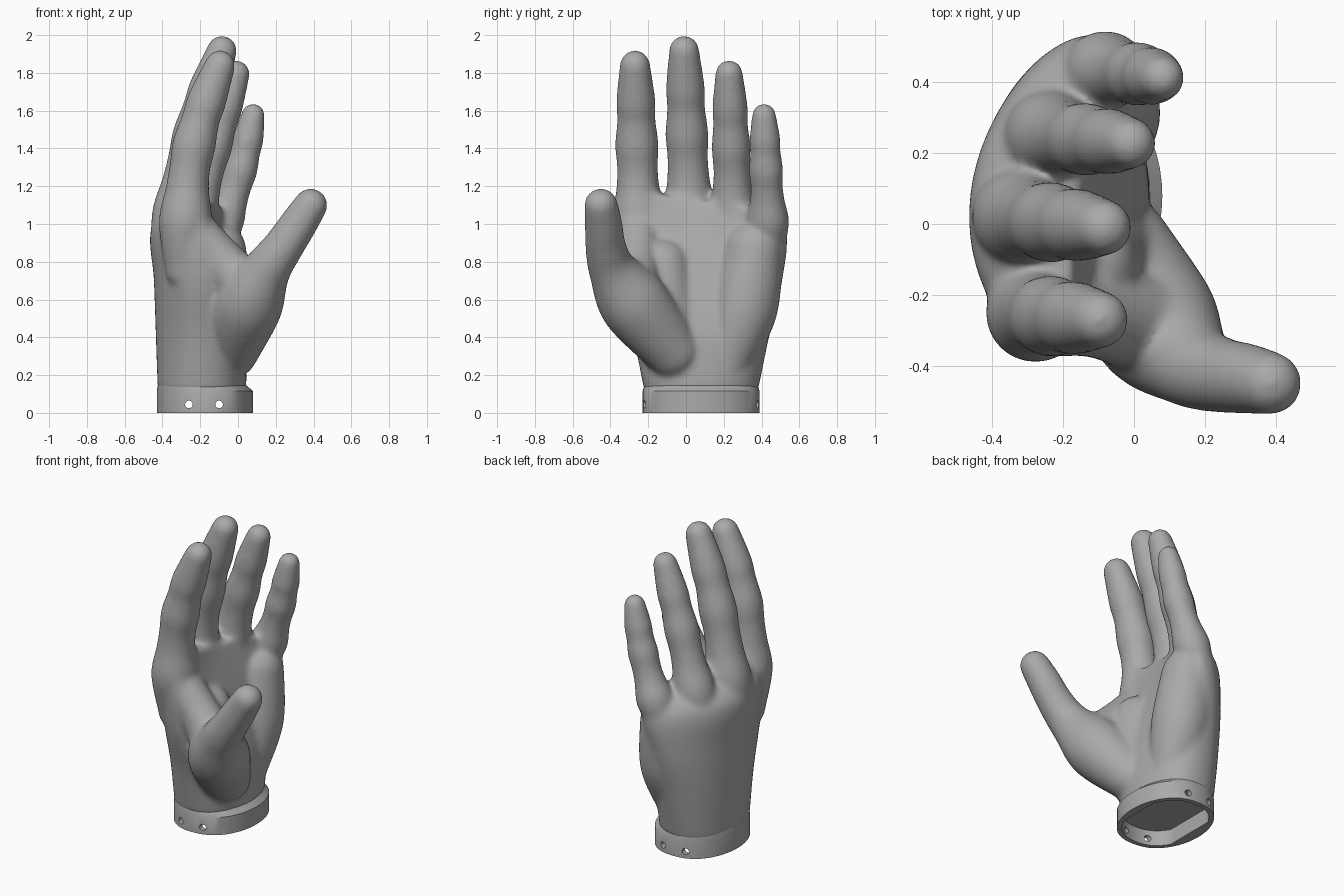
import bpy, bmesh, math
from mathutils import Vector

old = bpy.data.objects.get("Cube")
if old:
    bpy.data.objects.remove(old, do_unlink=True)

SIDES = 48
ANGLES = [math.tau * i / SIDES for i in range(SIDES)]

# The single grey of the whole model
grey = bpy.data.materials.new("matte_grey")
grey.use_nodes = True
grey.diffuse_color = (0.4, 0.4, 0.4, 1)
grey.node_tree.nodes["Principled BSDF"].inputs["Base Color"].default_value = grey.diffuse_color


def resample(points, steps=6):
    """Catmull-Rom interpolation of tuples of any length."""
    p = [points[0], *points, points[-1]]
    out = []
    for a, b, c, d in zip(p, p[1:], p[2:], p[3:]):
        for k in range(steps):
            t = k / steps
            out.append([0.5 * (2 * j + (l - i) * t + (2 * i - 5 * j + 4 * l - m) * t ** 2
                               + (3 * j - i - 3 * l + m) * t ** 3)
                        for i, j, l, m in zip(a, b, c, d)])
    return out + [list(points[-1])]


def loft(bm, rings):
    """Skin a row of closed rings and cap both ends."""
    loops = [[bm.verts.new(co) for co in ring] for ring in rings]
    for a, b in zip(loops, loops[1:]):
        for i in range(len(a)):
            j = (i + 1) % len(a)
            bm.faces.new((a[i], a[j], b[j], b[i]))
    bm.faces.new(loops[0][::-1])
    bm.faces.new(loops[-1])


def dome(station, sign):
    """Shrinking stations that round off one end of a limb."""
    p, t, r = station
    turns = [math.pi / 2 * k / 6 for k in range(1, 6)]
    return [(p + t * sign * r * math.sin(a), t, r * math.cos(a)) for a in turns]


def tube(bm, points):
    """Round limb through (x, y, z, radius) points with domed ends."""
    row = resample(points)
    pos = [Vector(r[:3]) for r in row]
    ahead = pos[1:] + pos[-1:]
    behind = pos[:1] + pos[:-1]
    stations = [(p, (b - a).normalized(), r[3])
                for p, a, b, r in zip(pos, behind, ahead, row)]
    stations = dome(stations[0], -1)[::-1] + stations + dome(stations[-1], 1)
    rings = []
    for p, t, r in stations:
        u = Vector((0, 1, 0)).cross(t).normalized()
        w = t.cross(u)
        rings.append([p + (u * math.cos(a) + w * math.sin(a)) * r for a in ANGLES])
    loft(bm, rings)


def finger(bm, knuckle, tip, bow, radius):
    """Finger from below its knuckle to its tip, bowed towards the back of the hand."""
    start, end = Vector(knuckle), Vector(tip)
    points = []
    for f, swell in FINGER_PROFILE:
        p = start.lerp(end, f)
        p.x -= bow * math.sin(math.pi * f)
        points.append((*p, radius * swell))
    tube(bm, points)


def section(z, xc, rx, cy, ry, cup=0, tilt=0, drop=0):
    """Rounded hand cross-section, cupped and tilted across its width."""
    ring = []
    for a in ANGLES:
        v, s = math.cos(a), math.sin(a)
        s = math.copysign(abs(s) ** 0.85, s)
        ring.append(Vector((xc + cup * v * v + tilt * v + rx * s, cy + ry * v, z - drop * v)))
    return ring


def make_object(name, bm):
    bmesh.ops.recalc_face_normals(bm, faces=bm.faces)
    mesh = bpy.data.meshes.new(name)
    bm.to_mesh(mesh)
    bm.free()
    mesh.materials.append(grey)
    obj = bpy.data.objects.new(name, mesh)
    bpy.context.collection.objects.link(obj)
    return obj


def activate(obj):
    bpy.ops.object.select_all(action='DESELECT')
    obj.select_set(True)
    bpy.context.view_layer.objects.active = obj


# Palm: z, centre x, half depth, centre y, half width, cup, tilt, drop
palm = [
    (.11, -.19, .235, .08, .3, 0, 0, 0),
    (.4, -.2, .235, .08, .36, .02, 0, 0),
    (.7, -.24, .205, .075, .435, .07, .02, 0),
    (.98, -.285, .17, .08, .45, .13, .06, .02),
    (1.13, -.23, .07, .05, .34, .1, .06, .05),
]

# Position along a finger and thickness there: joints swell slightly
FINGER_PROFILE = [(-.3, .75), (0, 1.24), (.22, 1.02), (.36, .96), (.5, 1.02),
                  (.66, .9), (.78, .92), (1, .72)]

bm = bmesh.new()
loft(bm, [section(*s) for s in resample(palm)])

# Index, middle, ring and little fingers
finger(bm, (-.28, -.25, 1), (-.095, -.27, 1.84), .045, .113)
finger(bm, (-.32, .02, 1.03), (-.085, -.01, 1.918), .03, .112)
finger(bm, (-.24, .25, 1.02), (-.01, .228, 1.796), .01, .102)
finger(bm, (-.085, .435, 1), (.08, .413, 1.575), -.015, .09)

# Thumb with its fleshy base
tube(bm, [(-.04, -.07, .33, .15), (.055, -.275, .58, .185), (.155, -.39, .76, .128),
          (.24, -.425, .88, .108), (.32, -.437, 1, .1), (.385, -.45, 1.1, .09)])

# Web between thumb and index finger
tube(bm, [(-.24, -.25, .97, .12), (-.1, -.26, .82, .12), (.06, -.29, .63, .15)])

# Pad between the thumb base and the hollow of the palm
tube(bm, [(-.08, -.09, .4, .16), (-.13, -.12, .78, .14)])

# Heel of the palm below the little finger
tube(bm, [(-.1, .22, .27, .13), (-.1, .31, .55, .175), (-.11, .36, .86, .155)])

# Fuse everything into one smooth skin
hand = make_object("hand", bm)
fuse = hand.modifiers.new("fuse", 'REMESH')
fuse.mode = 'VOXEL'
fuse.voxel_size = 0.012
soften = hand.modifiers.new("soften", 'SMOOTH')
soften.factor = 0.5
soften.iterations = 28
activate(hand)
for modifier in ("fuse", "soften"):
    bpy.ops.object.modifier_apply(modifier=modifier)
bpy.ops.object.shade_smooth()

# Wrist cuff: rounded band, hollow underneath with flat inner walls
outer = (-.175, .255, .08, .31)
inner = section(0, -.175, .225, .08, .28)
for co in inner:
    co.x = min(max(co.x, -.36), .03)
ceiling = [co + Vector((0, 0, .1)) for co in inner]
bm = bmesh.new()
loft(bm, [section(.145, -.19, .235, .08, .3), section(.115, *outer), section(0, *outer),
          inner, ceiling])
cuff = make_object("wrist_cuff", bm)

# Screw holes through both narrow sides of the cuff
bm = bmesh.new()
for x in (-.26, -.1):
    loft(bm, [[(x + .02 * math.cos(a), y, .045 + .02 * math.sin(a)) for a in ANGLES[::2]]
              for y in (-.5, .7)])
cutter = make_object("hole_cutter", bm)
cutter.hide_render = True
cut = cuff.modifiers.new("holes", 'BOOLEAN')
cut.operation = 'DIFFERENCE'
cut.solver = 'EXACT'
cut.object = cutter
activate(cuff)
bpy.ops.object.modifier_apply(modifier="holes")
bpy.data.objects.remove(cutter, do_unlink=True)
bpy.ops.object.shade_smooth_by_angle(angle=math.radians(35))
